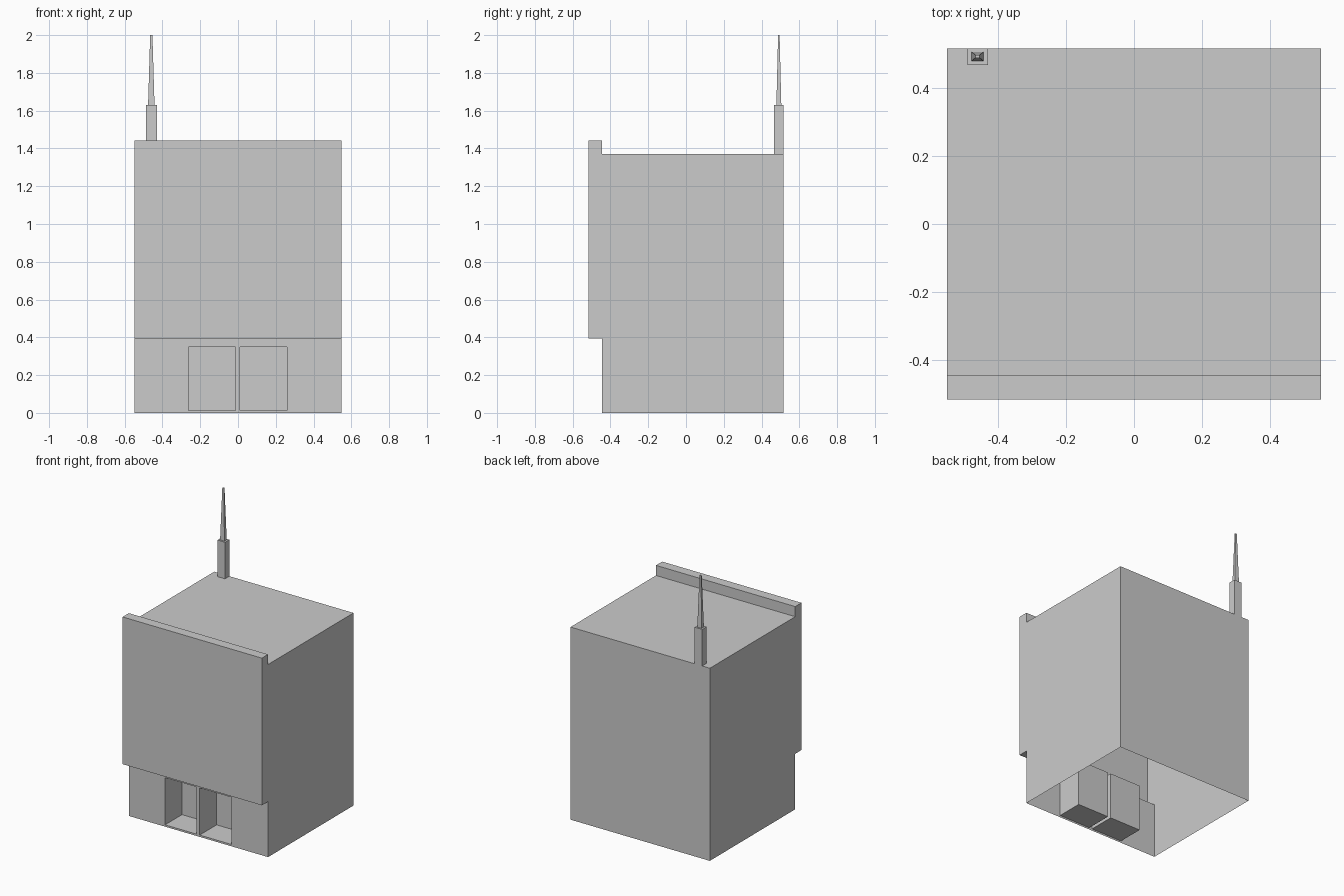
import bpy, bmesh

if "Cube" in bpy.data.objects:
    bpy.data.objects.remove(bpy.data.objects["Cube"])

W = 0.548            # half width
FRONT, DEPTH = -0.445, 0.19


def make_object(name, bm):
    bmesh.ops.remove_doubles(bm, verts=bm.verts, dist=0.0005)
    bmesh.ops.recalc_face_normals(bm, faces=bm.faces)
    mesh = bpy.data.meshes.new(name)
    bm.to_mesh(mesh)
    bm.free()
    obj = bpy.data.objects.new(name, mesh)
    bpy.context.collection.objects.link(obj)
    return obj


def face(bm, pts):
    return bm.faces.new([bm.verts.new(p) for p in pts])


def tapered_box(name, center, base, top, z0, z1):
    """Four-sided post from half sizes at the base to half sizes at the top."""
    bm = bmesh.new()
    bmesh.ops.create_cube(bm, size=2)
    for v in bm.verts:
        hx, hy = top if v.co.z > 0 else base
        v.co = (center[0] + v.co.x * hx, center[1] + v.co.y * hy,
                z1 if v.co.z > 0 else z0)
    return make_object(name, bm)


# Building shell: side profile swept across the width, open underneath
zs = [0.395, 0.348, 0.013, 0.0]
profile = [(0.515, 0), (0.515, 1.37), (FRONT, 1.37), (FRONT, 1.442),
           (-0.515, 1.442), (-0.515, 0.395)] + [(FRONT, z) for z in zs]
bm = bmesh.new()
for x in (-W, W):
    face(bm, [(x, y, z) for y, z in profile])
for (y0, z0), (y1, z1) in zip(profile[:6], profile[1:7]):
    face(bm, [(-W, y0, z0), (W, y0, z0), (W, y1, z1), (-W, y1, z1)])

# Ground floor front: wall panels around two recessed doorways
xs = [-W, -0.262, -0.014, 0.01, 0.26, W]
for i, (x0, x1) in enumerate(zip(xs, xs[1:])):
    for j, (z1, z0) in enumerate(zip(zs, zs[1:])):
        rim = [(x0, z0), (x1, z0), (x1, z1), (x0, z1)]
        if j == 1 and i in (1, 3):
            back = FRONT + DEPTH
            face(bm, [(x, back, z) for x, z in rim])
            for a, b in zip(rim, rim[1:] + rim[:1]):
                face(bm, [(a[0], FRONT, a[1]), (b[0], FRONT, b[1]),
                          (b[0], back, b[1]), (a[0], back, a[1])])
        else:
            face(bm, [(x, FRONT, z) for x, z in rim])
make_object("building_shell", bm)

# Rooftop mast: square base and tapering spike
tapered_box("mast_base", (-0.458, 0.4905), (0.03, 0.0245), (0.03, 0.0245), 1.37, 1.63)
tapered_box("mast_spike", (-0.459, 0.4915), (0.017, 0.013), (0.006, 0.004), 1.63, 2.0)
